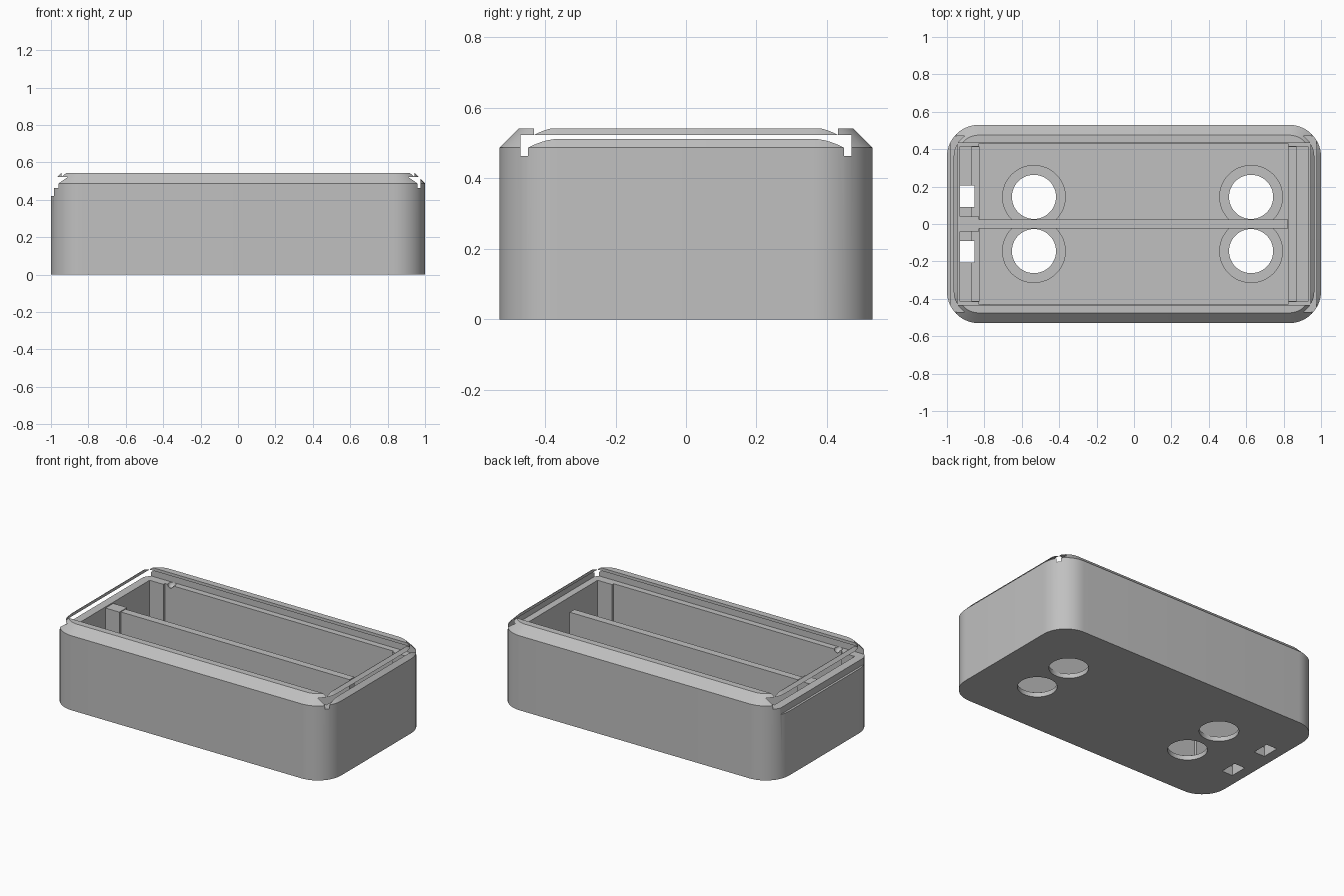
import bpy, bmesh, math
from mathutils import Vector

old = bpy.data.objects.get("Cube")
if old:
    bpy.data.objects.remove(old, do_unlink=True)

grey = bpy.data.materials.new("light_grey")
grey.use_nodes = True
colour = (0.53, 0.53, 0.53, 1)
grey.diffuse_color = colour
grey.node_tree.nodes["Principled BSDF"].inputs["Base Color"].default_value = colour


def finish(name, bm):
    bmesh.ops.recalc_face_normals(bm, faces=bm.faces)
    mesh = bpy.data.meshes.new(name)
    bm.to_mesh(mesh)
    bm.free()
    obj = bpy.data.objects.new(name, mesh)
    bpy.context.scene.collection.objects.link(obj)
    mesh.materials.append(grey)
    return obj


def box(name, x0, x1, y0, y1, z0, z1):
    bm = bmesh.new()
    bmesh.ops.create_cube(bm, size=1)
    for v in bm.verts:
        v.co = Vector((x0 if v.co.x < 0 else x1,
                       y0 if v.co.y < 0 else y1,
                       z0 if v.co.z < 0 else z1))
    return finish(name, bm)


def cylinder(name, x, y, radius, z0, z1):
    bm = bmesh.new()
    bmesh.ops.create_cone(bm, cap_ends=True, segments=48, radius1=radius,
                          radius2=radius, depth=z1 - z0)
    bmesh.ops.translate(bm, verts=bm.verts, vec=(x, y, (z0 + z1) / 2))
    return finish(name, bm)


def ball(name, x, y, z, radius):
    bm = bmesh.new()
    bmesh.ops.create_uvsphere(bm, u_segments=16, v_segments=8, radius=radius)
    bmesh.ops.translate(bm, verts=bm.verts, vec=(x, y, z))
    return finish(name, bm)


def ring(bm, inset, z, steps=14):
    """Rounded rectangle outline, shrunk by inset."""
    verts = []
    for quarter, (sx, sy) in enumerate([(1, 1), (-1, 1), (-1, -1), (1, -1)]):
        for i in range(steps + 1):
            a = (quarter + i / steps) * math.pi / 2
            r = 0.17 - inset
            verts.append(bm.verts.new((sx * 0.83 + r * math.cos(a),
                                       sy * 0.36 + r * math.sin(a), z)))
    return verts


# Case: rounded block with a chamfered top edge
bm = bmesh.new()
rings = [ring(bm, 0, 0), ring(bm, 0, 0.487), ring(bm, 0.055, 0.542)]
for low, high in zip(rings, rings[1:]):
    for i in range(len(low)):
        j = (i + 1) % len(low)
        bm.faces.new((low[i], low[j], high[j], high[i]))
bm.faces.new(rings[0])
bm.faces.new(rings[-1])
case = finish("case", bm)

cutters = []
# Main cavity, end bays and contact slots
cutters.append(box("cavity_cutter", -0.83, 0.824, -0.43, 0.43, 0.06, 0.49))
for s in (-1, 1):
    cutters.append(box("bay_cutter", *sorted((s * 0.5, s * 0.93)), -0.415, 0.415, 0.062, 0.48))
    cutters.append(box("slot_cutter", *sorted((s * 0.826, s * 0.87)), -0.413, 0.413, 0.04, 0.3))
# Sliding lid channel, lowered entry lip and top opening
cutters.append(box("channel_cutter", -1.2, 0.975, -0.47, 0.47, 0.463, 0.523))
cutters.append(box("entry_cutter", -1.3, -0.985, -0.5, 0.5, 0.42, 0.515))
cutters.append(box("opening_cutter", -0.943, 0.943, -0.432, 0.432, 0.5, 0.7))
# Floor holes with counterbores, wire holes and lid detents
for s in (-1, 1):
    for x in (-0.535, 0.626):
        cutters.append(cylinder("hole_cutter", x, s * 0.145, 0.118, -0.1, 0.2))
        cutters.append(cylinder("counterbore_cutter", x, s * 0.145, 0.168, 0.03, 0.22))
    cutters.append(box("wire_cutter", -0.932, -0.853, *sorted((s * 0.09, s * 0.205)), -0.1, 0.25))
    cutters.append(ball("detent_cutter", -0.79, s * 0.445, 0.463, 0.025))

for c in cutters:
    c.hide_render = True
    mod = case.modifiers.new(c.name, 'BOOLEAN')
    mod.operation = 'DIFFERENCE'
    mod.solver = 'EXACT'
    mod.object = c
bpy.context.view_layer.update()
deps = bpy.context.evaluated_depsgraph_get()
result = bpy.data.meshes.new_from_object(case.evaluated_get(deps))
case.modifiers.clear()
case.data = result
for c in cutters:
    bpy.data.objects.remove(c, do_unlink=True)
case.data.materials.clear()
case.data.materials.append(grey)

# Centre divider and its wider end block
box("divider", -0.835, 0.824, -0.024, 0.024, 0.025, 0.45)
box("divider_end_block", -0.94, -0.83, -0.04, 0.04, 0.025, 0.455)

bpy.ops.object.select_all(action='DESELECT')
case.select_set(True)
bpy.context.view_layer.objects.active = case
bpy.ops.object.shade_smooth_by_angle(angle=math.radians(25))
